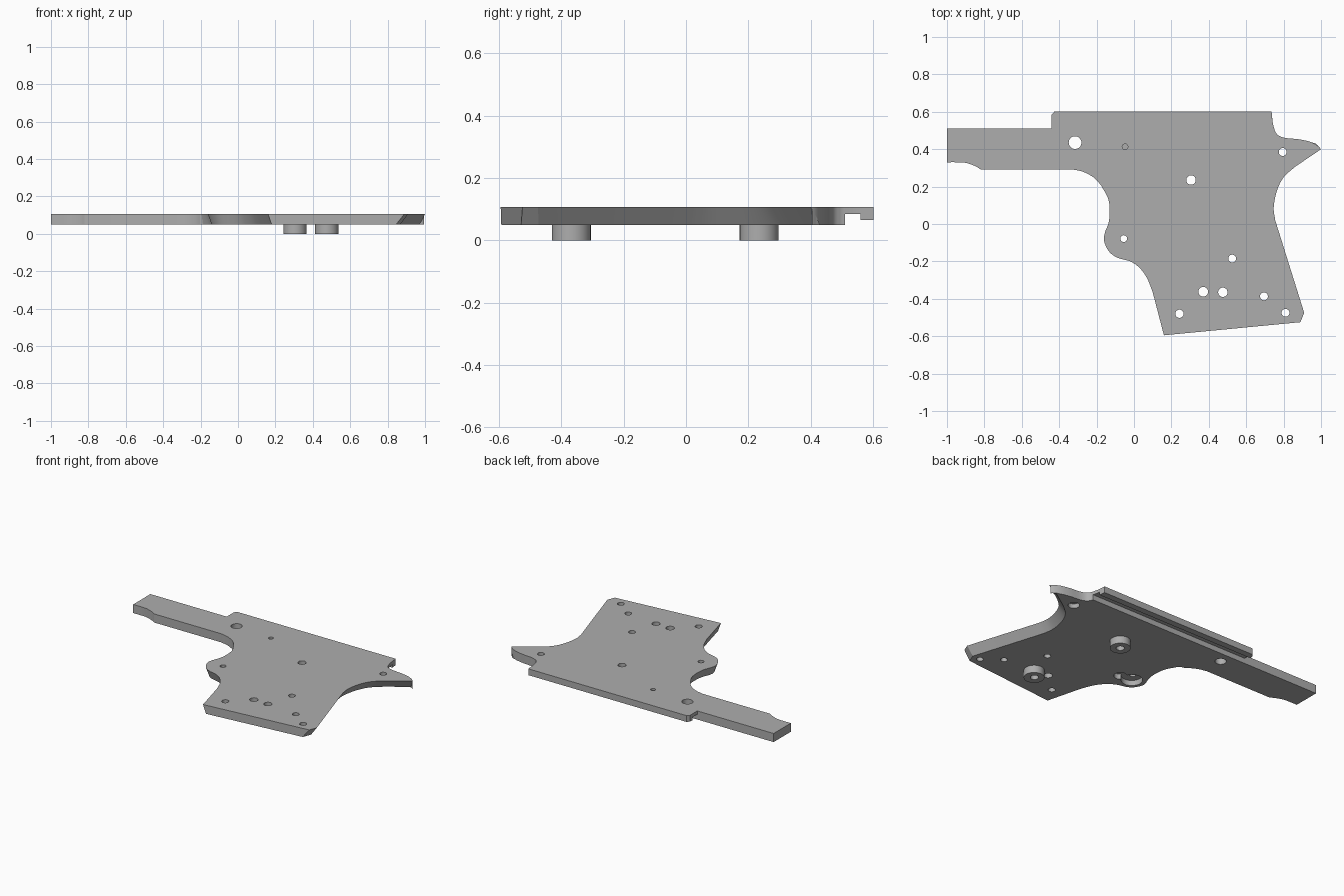
import bpy, bmesh, math
from mathutils import Vector

if "Cube" in bpy.data.objects:
    bpy.data.objects.remove(bpy.data.objects["Cube"])

Z0, ZR, ZL, Z1 = 0.05, 0.085, 0.065, 0.107   # plate bottom, rail, lip, plate top

grey = bpy.data.materials.new("plain grey")
grey.diffuse_color = (0.42, 0.42, 0.42, 1)
grey.use_nodes = True
grey.node_tree.nodes["Principled BSDF"].inputs["Base Color"].default_value = grey.diffuse_color


def loft(name, bottom, top, z0, z1):
    """Solid between two outlines with the same number of points."""
    bm = bmesh.new()
    lo = [bm.verts.new((p[0], p[1], z0)) for p in bottom]
    hi = [bm.verts.new((p[0], p[1], z1)) for p in top]
    n = len(lo)
    bm.faces.new(lo)
    bm.faces.new(hi)
    for i in range(n):
        j = (i + 1) % n
        bm.faces.new((lo[i], lo[j], hi[j], hi[i]))
    bmesh.ops.recalc_face_normals(bm, faces=bm.faces)
    me = bpy.data.meshes.new(name)
    bm.to_mesh(me)
    bm.free()
    ob = bpy.data.objects.new(name, me)
    bpy.context.collection.objects.link(ob)
    me.materials.append(grey)
    return ob


def cylinder(name, x, y, r, z0, z1, n=32):
    ring = [(x + r * math.cos(2 * math.pi * k / n), y + r * math.sin(2 * math.pi * k / n))
            for k in range(n)]
    return loft(name, ring, ring, z0, z1)


def combine(target, other, op):
    m = target.modifiers.new(op, 'BOOLEAN')
    m.operation, m.object, m.solver = op, other, 'EXACT'
    bpy.context.view_layer.objects.active = target
    bpy.ops.object.modifier_apply(modifier=m.name)
    bpy.data.objects.remove(other, do_unlink=True)


def smooth(pts, steps=4):
    """Catmull-Rom curve through the points."""
    p = [Vector(q) for q in pts]
    p = [2 * p[0] - p[1]] + p + [2 * p[-1] - p[-2]]
    out = []
    for i in range(1, len(p) - 2):
        a, b, c, d = p[i - 1:i + 3]
        for s in range(steps):
            t = s / steps
            out.append(0.5 * (2 * b + (c - a) * t + (2 * a - 5 * b + 4 * c - d) * t * t
                              + (3 * b - a - 3 * c + d) * t ** 3))
    return out + [p[-2]]


# Outline sections, clockwise: points and how far the lower edge is set in
sections = [
    ([(-1, 0.51), (0.75, 0.51)], 0),
    (smooth([(0.752, 0.50), (0.77, 0.475), (0.81, 0.46), (0.88, 0.453),
             (0.94, 0.44), (0.98, 0.42), (1.0, 0.40)]), 0),
    (smooth([(0.86, 0.305), (0.80, 0.25), (0.765, 0.18), (0.747, 0.09), (0.755, 0.02)]), 0.04),
    ([(0.91, -0.475)], 0.04),
    ([(0.89, -0.525)], 0),
    ([(0.16, -0.595)], 0.02),
    (smooth([(0.10, -0.365), (0.07, -0.29), (0.03, -0.235), (-0.02, -0.20), (-0.09, -0.18),
             (-0.135, -0.145), (-0.16, -0.09), (-0.155, -0.045), (-0.135, 0.01),
             (-0.13, 0.08), (-0.14, 0.14), (-0.175, 0.205)]), 0.02),
    (smooth([(-0.195, 0.23), (-0.225, 0.255), (-0.275, 0.28), (-0.33, 0.292)]), 0),
    (smooth([(-0.82, 0.292), (-0.85, 0.31), (-0.90, 0.327), (-0.95, 0.33), (-1, 0.33)]), 0),
]
top, inset = [], []
for pts, d in sections:
    top += [Vector(p) for p in pts]
    inset += [d] * len(pts)
inset[top.index(Vector((1.0, 0.40)))] = 0.04

# Lower outline: meet the inset lines of neighbouring edges
bottom = []
for i, p in enumerate(top):
    e0 = (p - top[i - 1]).normalized()
    e1 = (top[(i + 1) % len(top)] - p).normalized()
    n0, n1 = Vector((e0.y, -e0.x)), Vector((e1.y, -e1.x))
    d0, d1 = inset[i - 1], inset[i]
    det = n0.x * n1.y - n0.y * n1.x
    if abs(det) < 0.4:
        q = (n0 + n1).normalized() * (d0 + d1) / 2
    else:
        q = Vector(((d0 * n1.y - d1 * n0.y) / det, (n0.x * d1 - n1.x * d0) / det))
    bottom.append(p + q)

plate = loft("frame_plate", bottom, top, Z0, Z1)

# Rail flange and its hanging lip along the back
flange = [(-0.44, 0.49), (-0.44, 0.585), (-0.425, 0.602), (0.735, 0.602),
          (0.742, 0.54), (0.752, 0.50), (0.74, 0.49)]
combine(plate, loft("rail", flange, flange, ZR, Z1), 'UNION')
lip = [(-0.44, 0.56), (-0.44, 0.585), (-0.425, 0.602), (0.735, 0.602), (0.74, 0.56)]
combine(plate, loft("lip", lip, lip, ZL, ZR + 0.01), 'UNION')

# Round bosses underneath
for x, y in [(0.305, 0.235), (0.475, -0.368)]:
    combine(plate, cylinder("boss", x, y, 0.0625, 0, Z0 + 0.02), 'UNION')

# Through holes
for x, y, r in [(-0.315, 0.435, 0.034), (0.305, 0.235, 0.025), (0.795, 0.385, 0.021),
                (-0.055, -0.078, 0.018), (0.525, -0.185, 0.021), (0.37, -0.362, 0.026),
                (0.475, -0.365, 0.025), (0.695, -0.387, 0.021), (0.81, -0.475, 0.021),
                (0.243, -0.48, 0.022)]:
    combine(plate, cylinder("hole", x, y, r, -0.1, 0.2), 'DIFFERENCE')

# Blind hole in the top, wider recesses in the underside
for x, y, r, z0, z1 in [(-0.048, 0.413, 0.015, 0.075, 0.2),
                        (0.795, 0.385, 0.035, 0.0, 0.08),
                        (-0.05, -0.08, 0.065, 0.0, 0.085),
                        (0.035, -0.085, 0.04, 0.0, 0.085)]:
    combine(plate, cylinder("recess", x, y, r, z0, z1), 'DIFFERENCE')

bpy.ops.object.select_all(action='DESELECT')
plate.select_set(True)
bpy.context.view_layer.objects.active = plate
bpy.ops.object.shade_smooth_by_angle(angle=math.radians(25))
